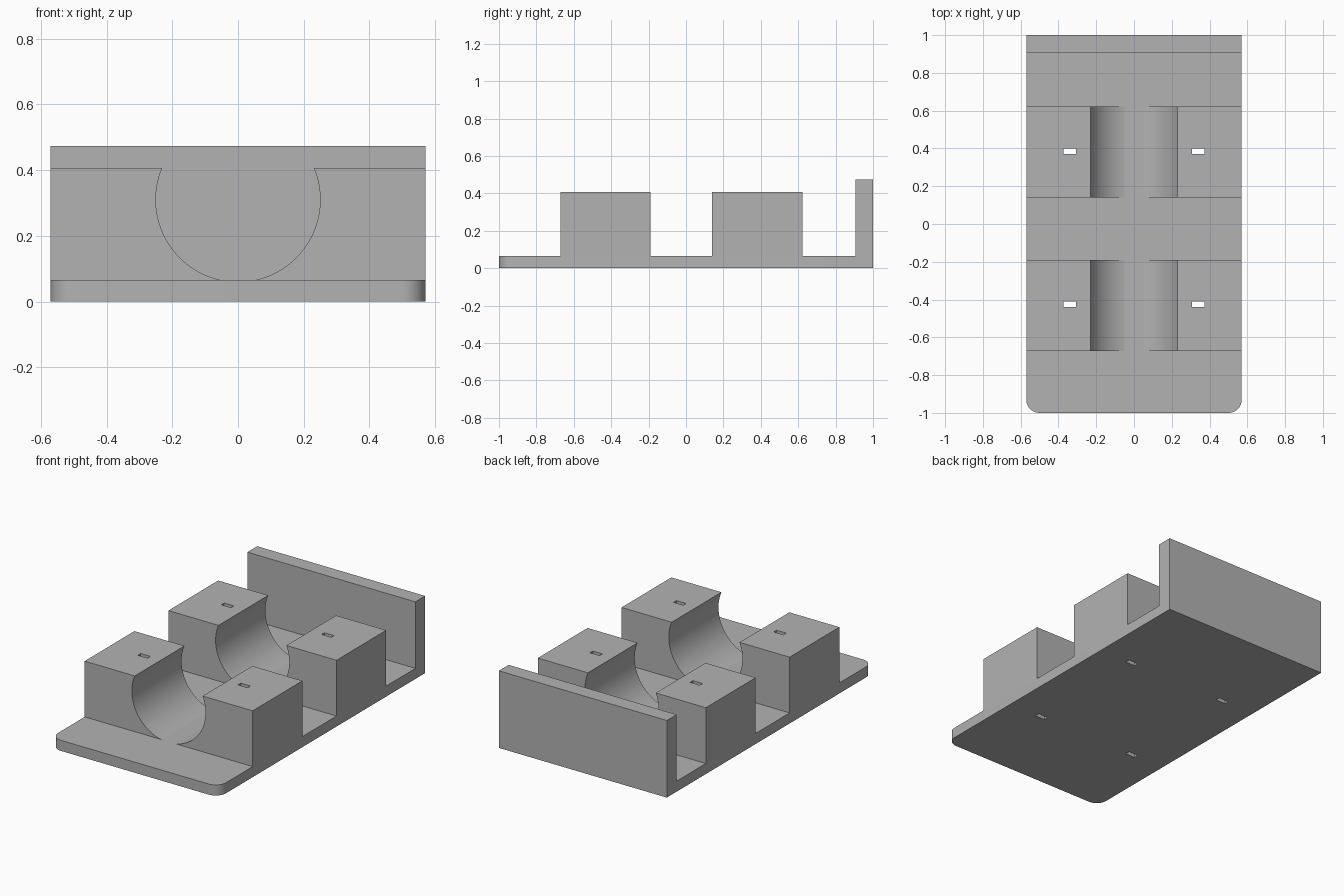
import bpy, math

cube = bpy.data.objects.get("Cube")
if cube:
    bpy.data.objects.remove(cube)

HALF_W, FLOOR, BLOCK_TOP, WALL_TOP = 0.57, 0.065, 0.407, 0.473
WALL_FRONT = 0.905
BORE_R, BORE_Z = 0.25, 0.31
BLOCKS = {"front": (-0.672, -0.19), "rear": (0.14, 0.622)}
SLOTS_Y = {"front": -0.425, "rear": 0.385}
SLOT_X = 0.34

grey = bpy.data.materials.new("plain grey")
grey.use_nodes = True
colour = (0.45, 0.45, 0.45, 1)
grey.diffuse_color = colour
grey.node_tree.nodes["Principled BSDF"].inputs["Base Color"].default_value = colour


def prism(name, outline, start, end, place):
    """Extrude a 2D outline from start to end; place maps (u, v, depth) to xyz."""
    n = len(outline)
    verts = [place(u, v, d) for d in (start, end) for u, v in outline]
    faces = [list(range(n)), list(range(2 * n - 1, n - 1, -1))]
    faces += [[(i + 1) % n, i, n + i, n + (i + 1) % n] for i in range(n)]
    mesh = bpy.data.meshes.new(name)
    mesh.from_pydata(verts, [], faces)
    mesh.materials.append(grey)
    obj = bpy.data.objects.new(name, mesh)
    bpy.context.collection.objects.link(obj)
    # Make normals point outward
    import bmesh
    bm = bmesh.new()
    bm.from_mesh(mesh)
    bmesh.ops.recalc_face_normals(bm, faces=bm.faces)
    bm.to_mesh(mesh)
    bm.free()
    return obj


def upright(x, y, z):
    return (x, y, z)


def lengthwise(x, z, y):
    return (x, y, z)


def rect(x0, x1, y0, y1):
    return [(x0, y0), (x1, y0), (x1, y1), (x0, y1)]


def arc(cx, cy, r, a0, a1, steps):
    return [(cx + r * math.cos(a0 + (a1 - a0) * i / steps),
             cy + r * math.sin(a0 + (a1 - a0) * i / steps)) for i in range(steps + 1)]


def activate(obj):
    bpy.ops.object.select_all(action="DESELECT")
    obj.select_set(True)
    bpy.context.view_layer.objects.active = obj


def cut_slot(obj, x, y):
    cutter = prism("slot_cutter", rect(x - 0.033, x + 0.033, y - 0.014, y + 0.014),
                   -0.1, 0.6, upright)
    cutter.hide_render = True
    mod = obj.modifiers.new("slot", "BOOLEAN")
    mod.operation, mod.solver, mod.object = "DIFFERENCE", "EXACT", cutter
    activate(obj)
    bpy.ops.object.modifier_apply(modifier=mod.name)
    bpy.data.objects.remove(cutter)


def smooth(obj):
    activate(obj)
    bpy.ops.object.shade_smooth_by_angle(angle=math.radians(30))


# Base plate with two rounded front corners
r = 0.07
outline = arc(-HALF_W + r, -1 + r, r, math.pi, 1.5 * math.pi, 10)
outline += arc(HALF_W - r, -1 + r, r, 1.5 * math.pi, 2 * math.pi, 10)
outline += [(HALF_W, WALL_FRONT), (-HALF_W, WALL_FRONT)]
base = prism("base_plate", outline, 0, FLOOR, upright)

# Back wall
prism("back_wall", rect(-HALF_W, HALF_W, WALL_FRONT, 1), 0, WALL_TOP, upright)

# Cradle blocks, each half hugging the round bore
low = math.asin((FLOOR - BORE_Z) / BORE_R)
high = math.asin((BLOCK_TOP - BORE_Z) / BORE_R)
half = arc(0, BORE_Z, BORE_R, low, high, 32) + [(HALF_W, BLOCK_TOP), (HALF_W, FLOOR)]
for end, (y0, y1) in BLOCKS.items():
    for side, s in (("left", 1), ("right", -1)):
        block = prism(f"{end}_{side}_cradle", [(s * x, z) for x, z in half],
                      y0, y1, lengthwise)
        cut_slot(block, s * SLOT_X, SLOTS_Y[end])
        cut_slot(base, s * SLOT_X, SLOTS_Y[end])
        smooth(block)
smooth(base)
